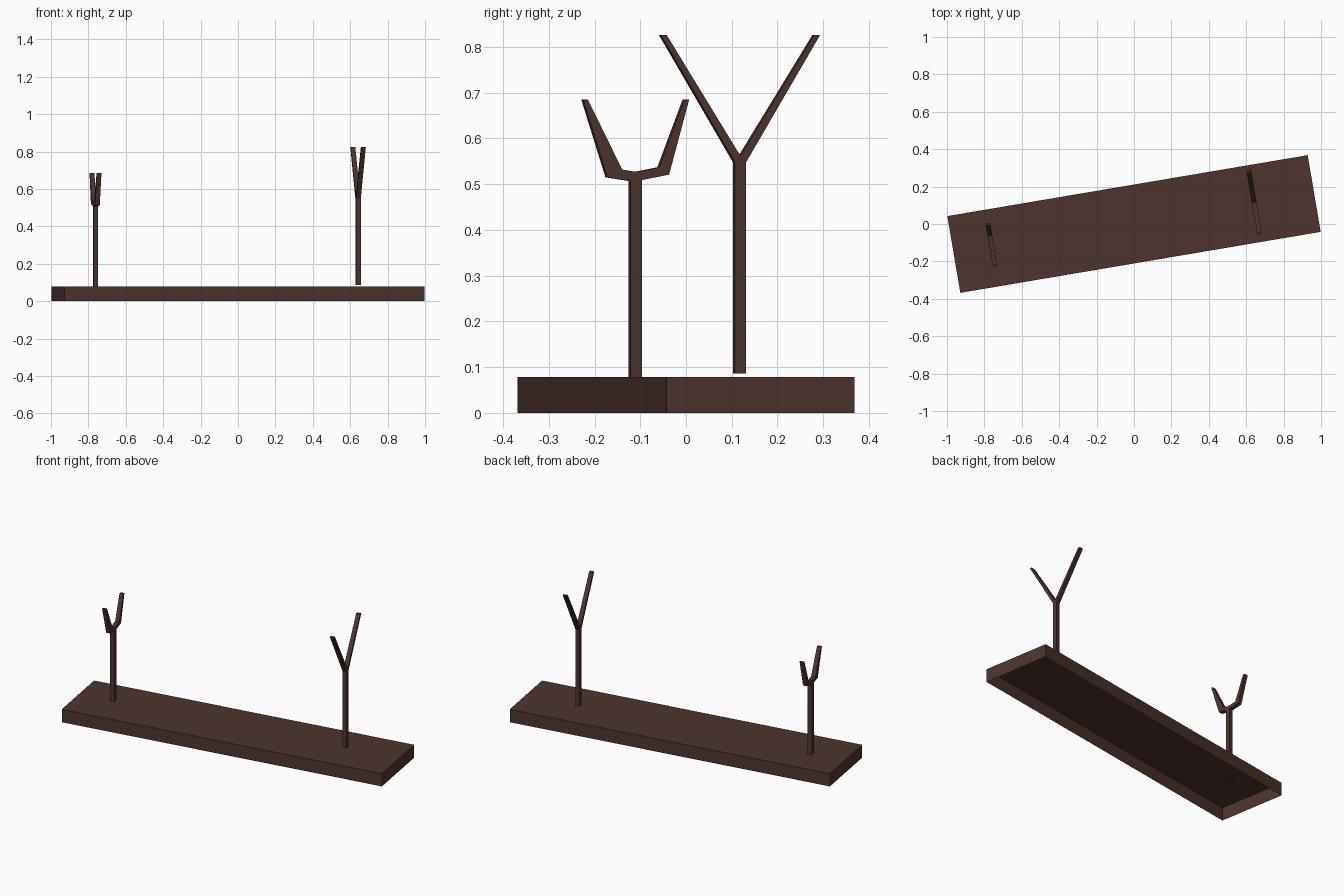
import bpy, bmesh, math
from mathutils import Matrix, Vector

if "Cube" in bpy.data.objects:
    bpy.data.objects.remove(bpy.data.objects["Cube"])

TURN = math.radians(9.6)

wood = bpy.data.materials.new("dark brown wood")
wood.diffuse_color = (0.0762, 0.0343, 0.0273, 1)
wood.use_nodes = True
wood.node_tree.nodes["Principled BSDF"].inputs["Base Color"].default_value = wood.diffuse_color


def add_object(name, bm, x=0.0, y=0.0):
    mesh = bpy.data.meshes.new(name)
    bm.to_mesh(mesh)
    bm.free()
    mesh.materials.append(wood)
    ob = bpy.data.objects.new(name, mesh)
    bpy.context.collection.objects.link(ob)
    ob.location = (x, y, 0)
    ob.rotation_euler.z = TURN
    return ob


def forked_post(name, profile, x, y, thick=0.025):
    """Extrude a (sideways, height) outline into a flat forked post."""
    bm = bmesh.new()
    face = bm.faces.new([bm.verts.new((-thick / 2, v, z)) for v, z in profile])
    ext = bmesh.ops.extrude_face_region(bm, geom=[face], use_keep_orig=True)
    moved = [g for g in ext["geom"] if isinstance(g, bmesh.types.BMVert)]
    bmesh.ops.translate(bm, vec=Vector((thick, 0, 0)), verts=moved)
    bmesh.ops.recalc_face_normals(bm, faces=bm.faces)
    return add_object(name, bm, x, y)


# Base: thin-skinned slab, open underneath
bm = bmesh.new()
bmesh.ops.create_cube(bm, size=1.0, matrix=Matrix.Translation((0, 0, 0.039))
                      @ Matrix.Diagonal((1.954, 0.416, 0.078, 1)))
bottom = [f for f in bm.faces if f.normal.z < -0.5]
bmesh.ops.delete(bm, geom=bottom, context='FACES_ONLY')
add_object("base", bm)

# Tall post with a wide V fork (right half mirrored to the left)
half = [(0.0125, 0.086), (0.0125, 0.548), (0.1765, 0.826), (0.1635, 0.826)]
tall = half + [(0, 0.562)] + [(-v, z) for v, z in reversed(half)]
forked_post("tall_post", tall, 0.642, 0.117)

# Short post with a slightly uneven U-shaped fork
short = [(0.0125, 0.076), (0.0125, 0.509), (0.073, 0.521), (0.1175, 0.685),
         (0.107, 0.685), (0.051, 0.537), (0, 0.527), (-0.031, 0.532),
         (-0.107, 0.685), (-0.1175, 0.685), (-0.064, 0.515),
         (-0.0125, 0.507), (-0.0125, 0.076)]
forked_post("short_post", short, -0.762, -0.111)
